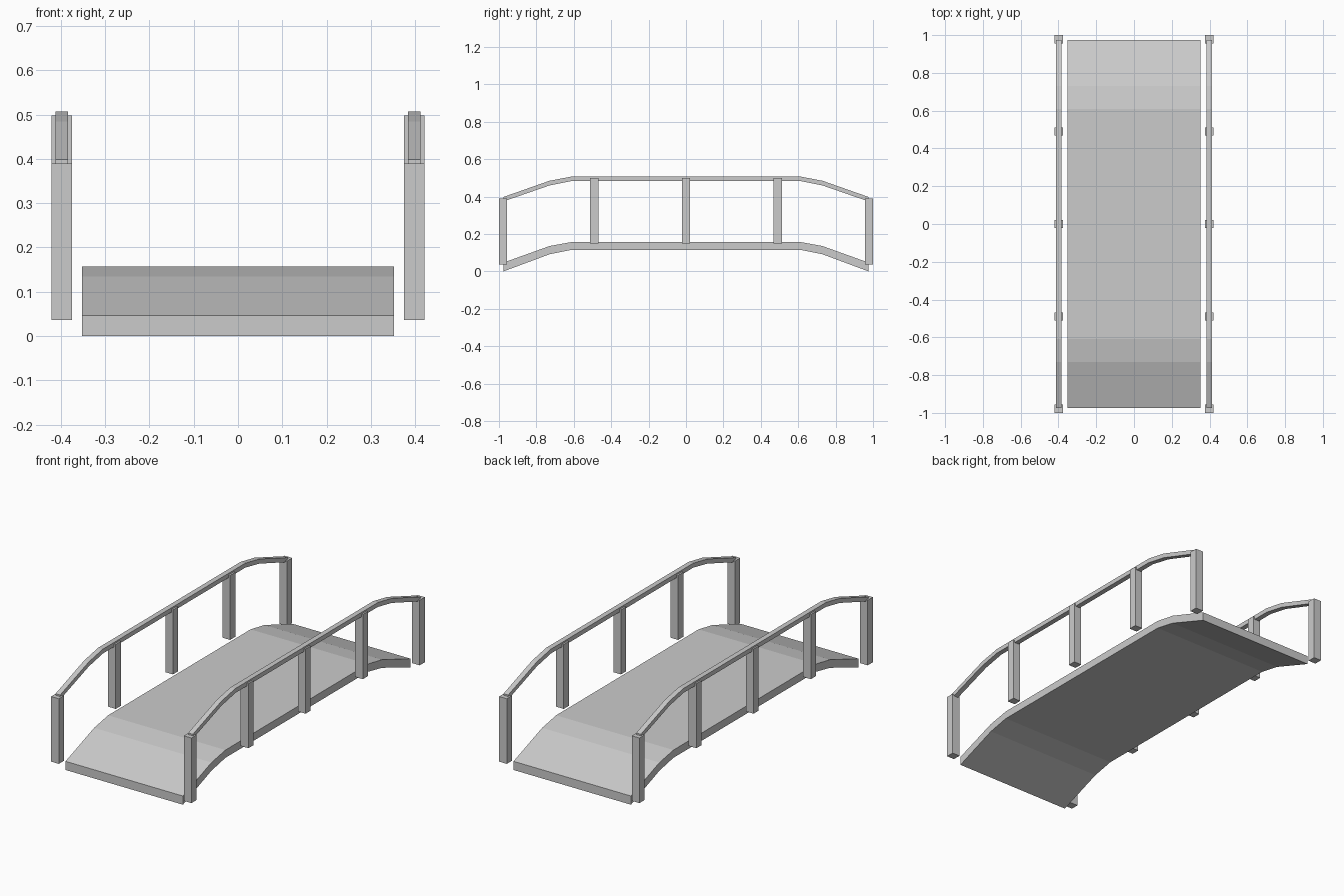
import bpy
import bmesh

cube = bpy.data.objects.get("Cube")
if cube:
    bpy.data.objects.remove(cube, do_unlink=True)

grey = bpy.data.materials.new("light grey")
grey.use_nodes = True
grey.diffuse_color = (0.6, 0.6, 0.6, 1)
grey.node_tree.nodes["Principled BSDF"].inputs["Base Color"].default_value = (0.6, 0.6, 0.6, 1)


def extrude_profile(name, half, x, width):
    """Mirror (y, top, bottom) stations across y and extrude them along x."""
    stations = [(-y, t, b) for y, t, b in reversed(half)] + half
    outline = [(y, t) for y, t, b in stations] + [(y, b) for y, t, b in reversed(stations)]
    bm = bmesh.new()
    sides = [[bm.verts.new((x + s * width / 2, y, z)) for y, z in outline] for s in (-1, 1)]
    n, count = len(stations), len(outline)
    for i in range(count):
        j = (i + 1) % count
        bm.faces.new((sides[0][i], sides[0][j], sides[1][j], sides[1][i]))
    # Side walls as one quad per span
    for side in sides:
        for i in range(n - 1):
            k = count - 1 - i
            bm.faces.new((side[i], side[i + 1], side[k - 1], side[k]))
    bmesh.ops.recalc_face_normals(bm, faces=bm.faces)
    finish(name, bm)


def box(name, center, size):
    bm = bmesh.new()
    bmesh.ops.create_cube(bm, size=1)
    bmesh.ops.scale(bm, vec=size, verts=bm.verts)
    bmesh.ops.translate(bm, vec=center, verts=bm.verts)
    finish(name, bm)


def finish(name, bm):
    mesh = bpy.data.meshes.new(name)
    bm.to_mesh(mesh)
    bm.free()
    mesh.materials.append(grey)
    bpy.context.collection.objects.link(bpy.data.objects.new(name, mesh))


# Arched walkway
extrude_profile("deck", [(0.61, 0.157, 0.115), (0.73, 0.135, 0.091), (0.975, 0.047, 0.0)], 0, 0.704)

# Handrails and posts on both sides
for side, sx in (("left", 1), ("right", -1)):
    x = 0.398 * sx
    extrude_profile(side + "_handrail",
                    [(0.61, 0.507, 0.483), (0.73, 0.484, 0.459), (0.975, 0.398, 0.374)], x, 0.028)
    for y in (-0.49, 0, 0.49):
        box(side + "_middle_post", (x, y, 0.323), (0.046, 0.044, 0.35))
    for y in (-0.978, 0.978):
        box(side + "_end_post", (x, y, 0.213), (0.046, 0.044, 0.353))
